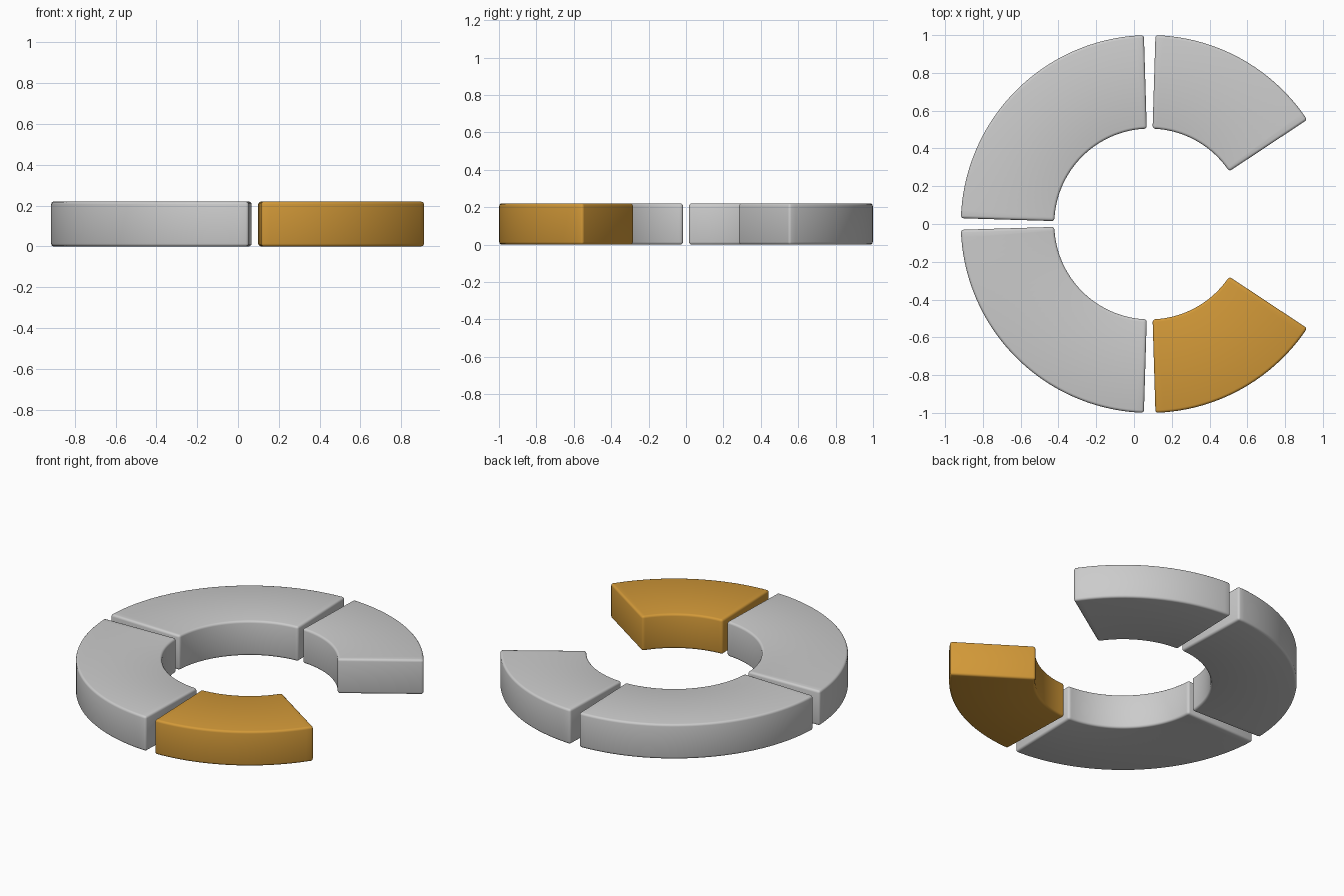
import bpy, bmesh, math

if "Cube" in bpy.data.objects:
    bpy.data.objects.remove(bpy.data.objects["Cube"])

CX, R_IN, R_OUT, H = 0.083, 0.505, 1.0, 0.22
GAP, TIP = 1.75, 33.5   # half gap between pieces and open end angle, degrees


def ring_piece(name, a0, a1, color=None):
    """Extruded arc sector with softly rounded edges."""
    n = max(12, round((a1 - a0) / 2.5))
    angles = [math.radians(a0 + (a1 - a0) * i / n) for i in range(n + 1)]
    bm = bmesh.new()
    outer = [bm.verts.new((CX + R_OUT * math.cos(a), R_OUT * math.sin(a), 0)) for a in angles]
    inner = [bm.verts.new((CX + R_IN * math.cos(a), R_IN * math.sin(a), 0)) for a in angles]
    faces = [bm.faces.new((inner[i], outer[i], outer[i + 1], inner[i + 1])) for i in range(n)]
    ext = bmesh.ops.extrude_face_region(bm, geom=faces, use_keep_orig=True)
    top = [g for g in ext["geom"] if isinstance(g, bmesh.types.BMVert)]
    bmesh.ops.translate(bm, verts=top, vec=(0, 0, H))
    bmesh.ops.recalc_face_normals(bm, faces=bm.faces)
    # round every sharp edge
    sharp = [e for e in bm.edges if e.calc_face_angle(0) > math.radians(40)]
    bmesh.ops.bevel(bm, geom=sharp, offset=0.014, segments=3, profile=0.5,
                    affect='EDGES', clamp_overlap=True)
    mesh = bpy.data.meshes.new(name)
    bm.to_mesh(mesh)
    bm.free()
    for p in mesh.polygons:
        p.use_smooth = True
    obj = bpy.data.objects.new(name, mesh)
    bpy.context.collection.objects.link(obj)
    if color:
        mat = bpy.data.materials.new(name + "_color")
        mat.diffuse_color = color
        mat.use_nodes = True
        mat.node_tree.nodes["Principled BSDF"].inputs["Base Color"].default_value = mat.diffuse_color
        mesh.materials.append(mat)
    return obj


# Three plain pieces and one highlighted piece around an open ring
ring_piece("back_right_segment", TIP, 90 - GAP)
ring_piece("back_left_segment", 90 + GAP, 180 - GAP)
ring_piece("front_left_segment", 180 + GAP, 270 - GAP)
ring_piece("accent_segment", 270 + GAP, 360 - TIP, (0.65, 0.32, 0.04, 1))
